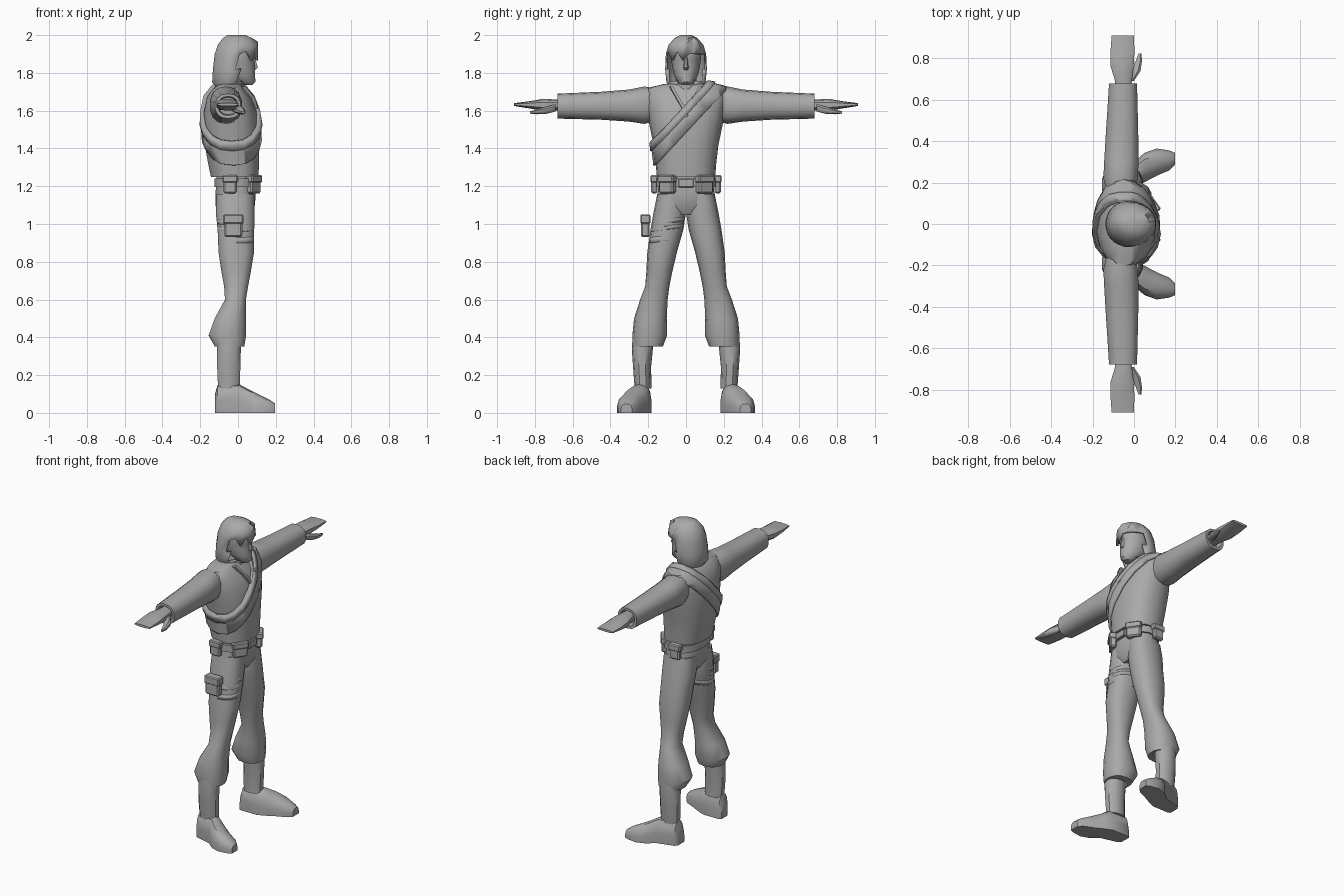
import bpy, bmesh, math
from mathutils import Vector, Matrix

if "Cube" in bpy.data.objects:
    bpy.data.objects.remove(bpy.data.objects["Cube"])

grey = bpy.data.materials.new("plain_grey")
grey.diffuse_color = (0.4, 0.4, 0.4, 1)
grey.use_nodes = True
grey.node_tree.nodes["Principled BSDF"].inputs["Base Color"].default_value = grey.diffuse_color


def finish(name, bm, angle=40):
    bmesh.ops.recalc_face_normals(bm, faces=bm.faces)
    me = bpy.data.meshes.new(name)
    bm.to_mesh(me)
    bm.free()
    me.materials.append(grey)
    ob = bpy.data.objects.new(name, me)
    bpy.context.collection.objects.link(ob)
    bpy.ops.object.select_all(action='DESELECT')
    ob.select_set(True)
    bpy.context.view_layer.objects.active = ob
    bpy.ops.object.shade_smooth_by_angle(angle=math.radians(angle))
    return ob


def loft_mesh(axis, rings, n=14, power=0.85, side=1):
    """Rings are (position, u_min, u_max, v_min, v_max) along an axis."""
    bm, loops = bmesh.new(), []
    for p, u0, u1, v0, v1 in rings:
        loop = []
        for i in range(n):
            a = 2 * math.pi * (i + 0.5) / n
            c, s = math.cos(a), math.sin(a)
            u = (u0 + u1) / 2 + (u1 - u0) / 2 * math.copysign(abs(c) ** power, c)
            v = (v0 + v1) / 2 + (v1 - v0) / 2 * math.copysign(abs(s) ** power, s)
            x, y, z = {'z': (u, v, p), 'y': (u, p, v), 'x': (p, u, v)}[axis]
            loop.append(bm.verts.new((x, y * side, max(z, 0))))
        loops.append(loop)
    for a, b in zip(loops, loops[1:]):
        for i in range(n):
            j = (i + 1) % n
            bm.faces.new((a[i], a[j], b[j], b[i]))
    bm.faces.new(loops[0])
    bm.faces.new(loops[-1])
    return bm


def loft(name, axis, rings, n=14, power=0.85, side=1):
    return finish(name, loft_mesh(axis, rings, n, power, side))


def sym(rows):
    return [(z, x0, x1, -w, w) for z, x0, x1, w in rows]


def band(name, source, point, normal, width, thick):
    """Strap: a slice of the source's surface, thickened outward."""
    bm = bmesh.new()
    bm.from_mesh(source.data)
    p, nrm = Vector(point), Vector(normal).normalized()
    for s in (1, -1):
        bmesh.ops.bisect_plane(bm, geom=bm.verts[:] + bm.edges[:] + bm.faces[:],
                               plane_co=p + nrm * s * width / 2, plane_no=nrm * s, clear_outer=True)
    ob = finish(name, bm)
    mod = ob.modifiers.new("thickness", 'SOLIDIFY')
    mod.thickness, mod.offset = thick, 1
    return ob


def box(name, centre, size, turn=0, bevel=0.008):
    bm = bmesh.new()
    bmesh.ops.create_cube(bm, size=1)
    bmesh.ops.transform(bm, verts=bm.verts, matrix=Matrix.Translation(centre)
                        @ Matrix.Rotation(turn, 4, 'Z') @ Matrix.Diagonal((*size, 1)))
    bmesh.ops.bevel(bm, geom=bm.edges[:], offset=bevel, segments=1, affect='EDGES')
    return finish(name, bm, 20)


def pouch(name, centre, size, turn=0):
    # body with a slightly larger flap over the top
    x, y, z = centre
    box(name, centre, size, turn)
    box(name + "_flap", (x, y, z + size[2] * 0.3), (size[0] + .012, size[1] + .008, size[2] * .42), turn, .006)


# Jacket body with hollow hem
torso = loft("jacket", 'z', sym([
    (1.28, -.11, .08, .12), (1.25, -.12, .09, .135), (1.25, -.145, .11, .155), (1.32, -.16, .113, .16),
    (1.42, -.178, .115, .172), (1.52, -.185, .112, .193), (1.60, -.18, .098, .205),
    (1.67, -.165, .07, .215), (1.72, -.13, .03, .205), (1.74, -.10, .015, .12)]), n=18)
loft("hips", 'z', sym([(1.27, -.115, .09, .14), (1.17, -.12, .095, .152), (1.10, -.122, .092, .16),
                       (1.05, -.09, .065, .08)]), n=16)

# Shoulder sash with a raised middle strap
across = (0, -.734, .679)
band("sash", torso, (0, -.015, 1.54), across, .10, .014)
band("sash_upper_strap", torso, (0, -.035, 1.558), across, .035, .021)

# Collar edges and button
for s in (-1, 1):
    bm = bmesh.new()
    a, b = Vector((.035, s * .075, 1.725)), Vector((.101, 0, 1.592))
    mid = (a + b) / 2 + Vector((.017, 0, 0))
    rows = []
    for p in (a, mid, b):
        rows.append([bm.verts.new(p + Vector(o)) for o in
                     ((-.02, s * .014, 0), (.008, s * .01, .004), (.008, -s * .004, .008), (-.02, -s * .004, .004))])
    for r, q in zip(rows, rows[1:]):
        for i in range(4):
            bm.faces.new((r[i], r[(i + 1) % 4], q[(i + 1) % 4], q[i]))
    bm.faces.new(rows[0])
    bm.faces.new(rows[-1])
    finish("collar_edge", bm)
loft("button", 'x', [(.09, -.014, .014, 1.561, 1.589), (.112, -.014, .014, 1.561, 1.589),
                     (.118, -.008, .008, 1.567, 1.583)], n=10, power=1)

# Belt, buckle and pouches
loft("belt", 'z', sym([(1.195, -.127, .103, .16), (1.24, -.127, .103, .16)]), n=16)
box("buckle", (.10, 0, 1.217), (.02, .08, .045), bevel=.004)
for s in (-1, 1):
    pouch("front_pouch", (.082, s * .098, 1.21), (.04, .09, .095), s * math.radians(35))
    pouch("side_pouch", (-.042, s * .168, 1.21), (.07, .032, .095))

# Head, nose and neck
loft("neck", 'z', sym([(1.66, -.10, .04, .07), (1.72, -.085, .035, .058), (1.80, -.08, .035, .055)]), n=10, power=1)
loft("head", 'z', sym([(1.735, .02, .075, .025), (1.752, -.02, .094, .044), (1.79, -.07, .092, .064),
                       (1.83, -.09, .09, .073), (1.87, -.10, .088, .078), (1.90, -.10, .096, .08),
                       (1.95, -.08, .07, .07)]), n=14, power=1)
loft("nose", 'z', sym([(1.815, .07, .092, .014), (1.828, .07, .108, .015), (1.85, .07, .10, .011),
                       (1.885, .07, .094, .009)]), n=6, power=1)

# Hair: shell opened around the face, fringe cut in points
bm = loft_mesh('z', sym([(1.715, -.11, .0, .085), (1.75, -.138, .04, .105), (1.82, -.134, .075, .112),
                         (1.90, -.125, .108, .108), (1.95, -.108, .106, .093), (1.985, -.08, .075, .06),
                         (2.0, -.055, .04, .03)]), n=20, power=1)
bmesh.ops.delete(bm, geom=[f for f in bm.faces
                           if f.calc_center_median().x > .012 and f.calc_center_median().z < 1.9
                           and len(f.verts) == 4], context='FACES')
bm.verts.ensure_lookup_table()
for i in range(60, 80):
    v = bm.verts[i]
    if v.co.x > .03:
        v.co.z += -.035 if i % 2 else .015
hair = finish("hair", bm)
mod = hair.modifiers.new("thickness", 'SOLIDIFY')
mod.thickness = .012

for s in (-1, 1):
    # Sleeve with hollow cuff
    loft("sleeve", 'y', [(.14, -.13, .0, 1.55, 1.715), (.22, -.15, .02, 1.53, 1.728),
                         (.30, -.146, .024, 1.542, 1.712), (.45, -.137, .022, 1.552, 1.70),
                         (.68, -.122, .016, 1.558, 1.69), (.68, -.105, .0, 1.575, 1.675),
                         (.64, -.10, -.005, 1.58, 1.67)], side=s)
    # Hand, thumb and curled fingers
    loft("hand", 'y', [(.62, -.09, -.015, 1.60, 1.66), (.70, -.095, -.008, 1.60, 1.66),
                       (.76, -.115, .0, 1.60, 1.662), (.83, -.116, .004, 1.612, 1.65),
                       (.91, -.11, .002, 1.625, 1.64)], n=10, power=.7, side=s)
    loft("thumb", 'y', [(.69, -.04, .0, 1.595, 1.635), (.74, -.015, .033, 1.582, 1.622),
                        (.79, .008, .04, 1.58, 1.606), (.825, .022, .036, 1.584, 1.598)], n=8, side=s)

    # Trouser leg with hollow hem
    leg = loft("trouser_leg", 'z', [
        (1.16, -.115, .088, .005, .152), (1.06, -.12, .09, .0, .172), (.97, -.11, .088, .014, .188),
        (.85, -.105, .087, .048, .205), (.75, -.09, .07, .072, .21), (.67, -.075, .055, .088, .216),
        (.60, -.07, .043, .097, .243), (.50, -.125, .043, .102, .275), (.41, -.158, .045, .10, .284),
        (.352, -.125, .035, .122, .28), (.352, -.115, .022, .165, .27), (.40, -.11, .015, .17, .265)], side=s)
    # Shin and shoe
    loft("shin", 'z', [(.43, -.11, .015, .17, .28), (.34, -.113, .018, .175, .287), (.24, -.113, .015, .185, .28),
                       (.13, -.108, .012, .182, .272)], n=10, side=s)
    loft("shoe", 'x', [(-.122, .19, .255, -.1, .10), (-.108, .182, .275, -.1, .148), (.005, .182, .305, -.1, .153),
                       (.05, .20, .345, -.1, .128), (.11, .232, .366, -.08, .098), (.17, .258, .357, -.05, .068),
                       (.197, .285, .345, -.03, .048)], n=14, power=.75, side=s)

    # Thigh straps and holster on one leg only
    if s < 0:
        for z, w in ((1.015, .022), (.98, .02), (.925, .03)):
            band("thigh_strap", leg, (0, -.10, z), (0, -.12, 1), w, .014)
        pouch("thigh_holster", (-.025, -.215, .99), (.095, .045, .12))
